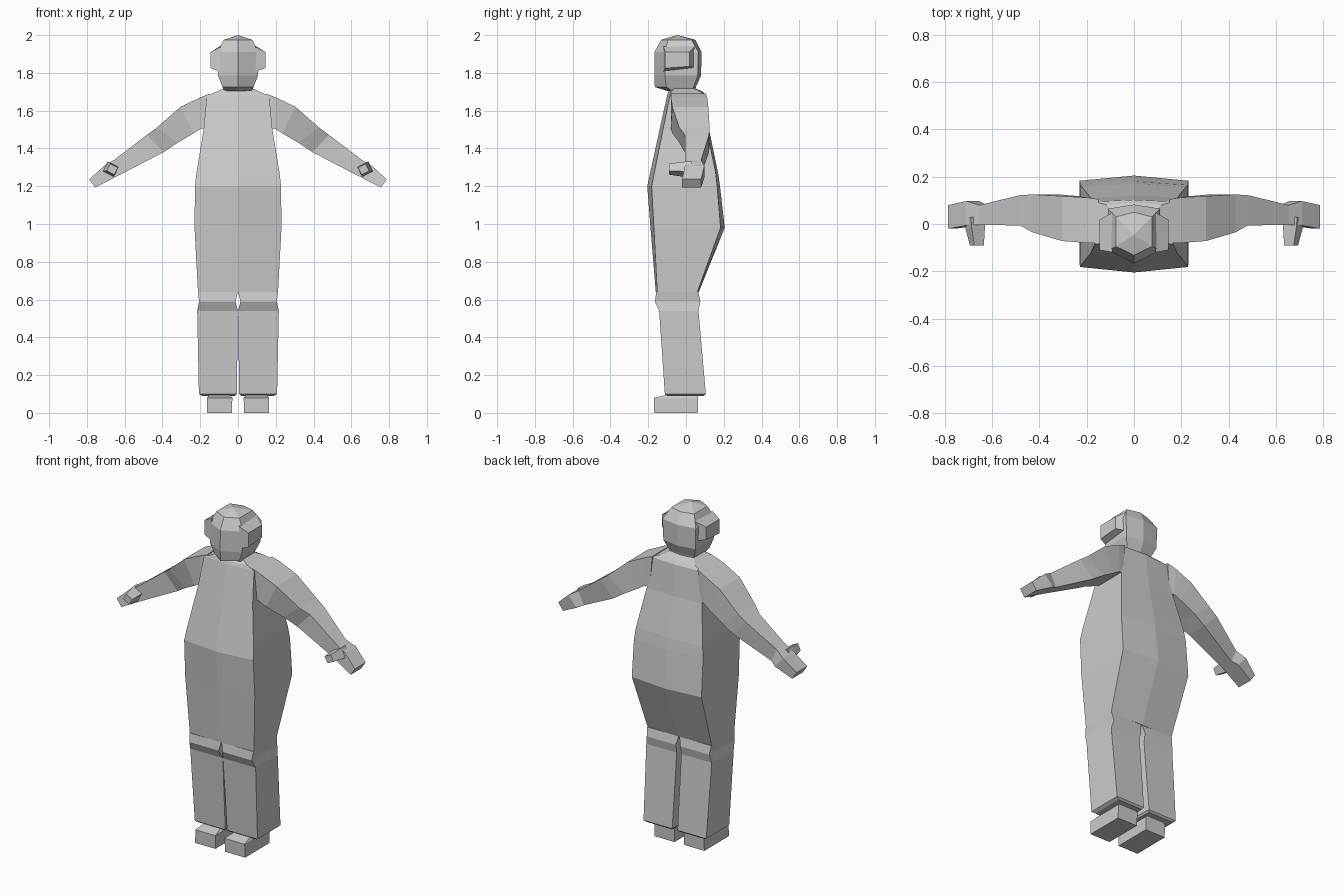
import bpy, bmesh


def loft(name, rings, mirror=False):
    """Skin a list of equal-length vertex rings, cap the ends, optionally mirror in x."""
    bm = bmesh.new()
    loops = [[bm.verts.new(p) for p in r] for r in rings]
    n = len(loops[0])
    for a, b in zip(loops, loops[1:]):
        for i in range(n):
            j = (i + 1) % n
            bm.faces.new((a[i], a[j], b[j], b[i]))
    bm.faces.new(loops[0][::-1])
    bm.faces.new(loops[-1])
    bmesh.ops.recalc_face_normals(bm, faces=bm.faces)
    mesh = bpy.data.meshes.new(name)
    bm.to_mesh(mesh)
    bm.free()
    ob = bpy.data.objects.new(name, mesh)
    bpy.context.collection.objects.link(ob)
    if mirror:
        m = ob.modifiers.new("Mirror", 'MIRROR')
        m.use_mirror_merge = False
    return ob


def hexring(z, w, f, fc, bc, b):
    """Six-sided ring: half width, front middle, front corner, back corner, back middle."""
    return [(0, f, z), (w, fc, z), (w, bc, z), (0, b, z), (-w, bc, z), (-w, fc, z)]


def quad(z, x0, x1, f, b, back_gap=0):
    return [(x0, f, z), (x1, f, z), (x1, b, z), (x0 + back_gap, b, z)]


# Torso with shoulders rising to the neck
loft("torso", [hexring(*r) for r in (
    (0.64, 0.212, -0.160, -0.152, 0.060, 0.068),
    (0.98, 0.230, -0.188, -0.170, 0.183, 0.205),
    (1.20, 0.228, -0.205, -0.182, 0.165, 0.180),
    (1.27, 0.220, -0.190, -0.168, 0.157, 0.170),
    (1.50, 0.182, -0.140, -0.122, 0.110, 0.122),
    (1.68, 0.165, -0.100, -0.085, 0.095, 0.102),
    (1.70, 0.115, -0.095, -0.080, 0.080, 0.090),
    (1.72, 0.072, -0.085, -0.060, 0.035, 0.048))])

# Trouser legs
loft("leg", [quad(*r) for r in (
    (0.09, 0.016, 0.190, -0.100, 0.095, 0.010),
    (0.10, 0.006, 0.207, -0.112, 0.105, 0.012),
    (0.54, 0.001, 0.216, -0.142, 0.066, 0.014),
    (0.59, 0.013, 0.206, -0.165, 0.076, 0.002),
    (0.64, 0.001, 0.212, -0.157, 0.065, 0.002))], True)

# Feet
loft("foot", [quad(0, 0.032, 0.165, -0.168, 0.062),
              quad(0.08, 0.030, 0.163, -0.170, 0.065),
              quad(0.10, 0.050, 0.150, -0.080, 0.060)], True)

# Head: jaw, face and cranium
head = [hexring(*r) for r in (
    (1.700, 0.070, -0.085, -0.065, 0.035, 0.050),
    (1.725, 0.082, -0.165, -0.105, 0.040, 0.052),
    (1.785, 0.106, -0.168, -0.112, 0.062, 0.080),
    (1.910, 0.110, -0.167, -0.112, 0.065, 0.082),
    (1.975, 0.076, -0.132, -0.095, 0.030, 0.050))]
loft("head", head + [[(x * 0.02, -0.045 + y * 0.02, 2.0) for x, y, z in head[-1]]])

# Ear pads
loft("ear_pad", [
    [(0.09, -0.12, 1.805), (0.09, 0.050, 1.825), (0.09, 0.050, 1.945), (0.09, -0.12, 1.94)],
    [(0.145, -0.11, 1.825), (0.145, 0.018, 1.835), (0.145, 0.018, 1.91), (0.145, -0.11, 1.91)]], True)

# Arm and mitten hand: upper edge (x, z), lower edge (x, z), front y, back y
arm = [(0.15, 1.690, 0.165, 1.510, -0.080, 0.105),
       (0.20, 1.670, 0.195, 1.505, -0.080, 0.112),
       (0.305, 1.620, 0.235, 1.480, -0.072, 0.118),
       (0.430, 1.510, 0.320, 1.430, -0.035, 0.125),
       (0.482, 1.472, 0.395, 1.380, -0.006, 0.122),
       (0.655, 1.340, 0.620, 1.263, -0.004, 0.080),
       (0.710, 1.307, 0.655, 1.245, -0.006, 0.097),
       (0.787, 1.237, 0.757, 1.193, -0.020, 0.080)]
loft("arm", [[(ux, f, uz), (ux, b, uz), (lx, b, lz), (lx, f, lz)]
             for ux, uz, lx, lz, f, b in arm], True)

# Thumb pointing forward from the hand
square = ((-0.48, 0.13), (0.17, 0.46), (0.48, -0.13), (-0.17, -0.46))
loft("thumb", [[(cx + u * s, y, 1.29 + v * s) for u, v in square]
               for cx, y, s in ((0.675, 0.03, 0.09), (0.672, -0.02, 0.085), (0.665, -0.09, 0.062))], True)
